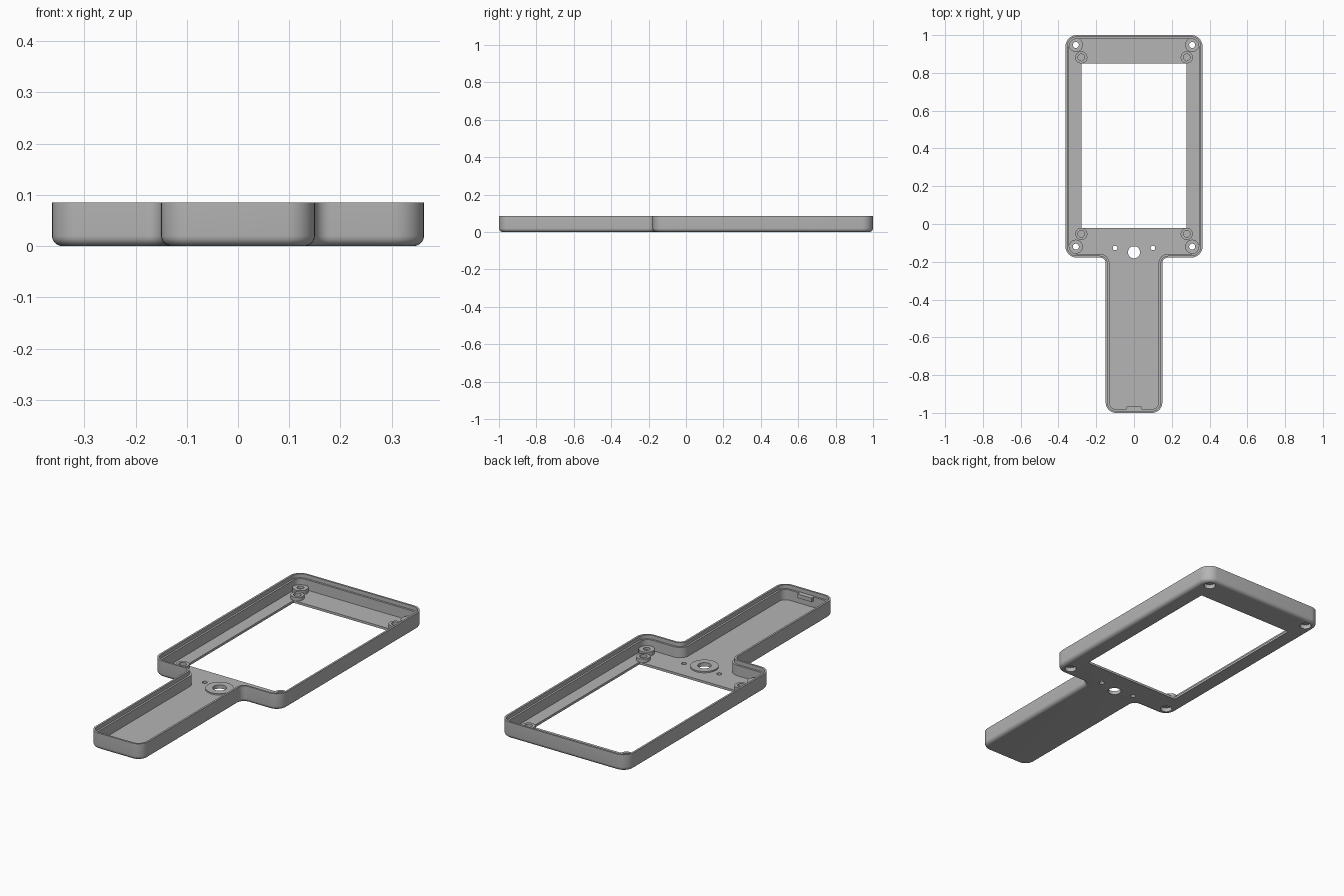
import bpy, bmesh, math
from mathutils import Vector

if "Cube" in bpy.data.objects:
    bpy.data.objects.remove(bpy.data.objects["Cube"])

GREY = (0.46, 0.46, 0.46, 1)
mat = bpy.data.materials.new("plain grey")
mat.use_nodes = True
mat.diffuse_color = GREY
mat.node_tree.nodes["Principled BSDF"].inputs["Base Color"].default_value = GREY

HEAD_X, HEAD_Y, GRIP_X, HEIGHT = 0.363, -0.178, 0.15, 0.085
FLOOR, WALL, LIP, FILLET = 0.012, 0.02, 0.01, 0.02


def make(name, bm):
    bmesh.ops.recalc_face_normals(bm, faces=bm.faces)
    mesh = bpy.data.meshes.new(name)
    bm.to_mesh(mesh)
    bm.free()
    mesh.materials.append(mat)
    ob = bpy.data.objects.new(name, mesh)
    bpy.context.collection.objects.link(ob)
    return ob


def smooth(ob):
    bpy.ops.object.select_all(action="DESELECT")
    ob.select_set(True)
    bpy.context.view_layer.objects.active = ob
    bpy.ops.object.shade_smooth_by_angle(angle=math.radians(30))


def outline(inset, steps=8):
    """Paddle outline with rounded corners, moved inwards by inset."""
    # x, y, radius, start angle, turn
    half = [(GRIP_X, -1, 0.055, -90, 90), (GRIP_X, HEAD_Y, 0.03, 180, -90),
            (HEAD_X, HEAD_Y, 0.06, -90, 90), (HEAD_X, 1, 0.06, 0, 90)]
    pts = []
    for x, y, r, start, turn in half:
        inner = turn < 0
        cx = x + r if inner else x - r
        cy = y - r if inner or y > 0 else y + r
        rad = r + inset if inner else r - inset
        for i in range(steps + 1):
            a = math.radians(start + turn * i / steps)
            pts.append((cx + rad * math.cos(a), cy + rad * math.sin(a)))
    return pts + [(-x, y) for x, y in reversed(pts)]


def lathe(bm, profile, x, y, closed=True, steps=32):
    """Revolve an (r, z) profile around a vertical axis at x, y."""
    rings = []
    for r, z in profile:
        rings.append([bm.verts.new((x + r * math.cos(math.tau * i / steps),
                                    y + r * math.sin(math.tau * i / steps), z))
                      for i in range(steps)])
    pairs = list(zip(rings, rings[1:]))
    if closed:
        pairs.append((rings[-1], rings[0]))
    else:
        bm.faces.new(rings[0])
        bm.faces.new(rings[-1])
    for a, b in pairs:
        for i in range(steps):
            j = (i + 1) % steps
            bm.faces.new((a[i], a[j], b[j], b[i]))


def box(bm, lo, hi):
    lo, hi = Vector(lo), Vector(hi)
    vs = bmesh.ops.create_cube(bm, size=1)["verts"]
    for v in vs:
        v.co = (lo + hi) / 2 + v.co * (hi - lo)


# Tray: rounded underside, outer wall, stepped lip and floor
levels = []
for i in range(7):
    a = math.pi / 2 * i / 6
    levels.append((FILLET * (1 - math.sin(a)), FILLET * (1 - math.cos(a))))
levels += [(0, HEIGHT), (LIP, HEIGHT), (LIP, 0.065), (WALL, 0.065), (WALL, FLOOR)]
bm = bmesh.new()
rings = [[bm.verts.new((x, y, z)) for x, y in outline(o)] for o, z in levels]
for a, b in zip(rings, rings[1:]):
    for i in range(len(a)):
        j = (i + 1) % len(a)
        bm.faces.new((a[i], a[j], b[j], b[i]))
bm.faces.new(rings[0])
bm.faces.new(rings[-1])
tray = make("tray", bm)

# Openings in the floor: window, screw recesses, cable hole and pin holes
SCREWS = [(sx * 0.308, y) for sx in (-1, 1) for y in (0.948, -0.12)]
POSTS = [(sx * 0.279, y) for sx in (-1, 1) for y in (0.882, -0.052)]
bm = bmesh.new()
box(bm, (-0.279, -0.02, -0.1), (0.279, 0.85, 0.05))
holes = [(x, y, 0.028) for x, y in SCREWS]
holes += [(0, -0.15, 0.032), (-0.1, -0.127, 0.012), (0.1, -0.127, 0.012)]
for x, y, r in holes:
    lathe(bm, [(r, -0.1), (r, 0.05)], x, y, closed=False)
cutter = make("opening_cutter", bm)
cutter.hide_render = True
mod = tray.modifiers.new("openings", "BOOLEAN")
mod.operation, mod.solver, mod.object = "DIFFERENCE", "EXACT", cutter
bpy.context.view_layer.objects.active = tray
bpy.ops.object.modifier_apply(modifier=mod.name)
bpy.data.objects.remove(cutter)
smooth(tray)

# Corner screw bosses, open through the middle and recessed below
bm = bmesh.new()
for x, y in SCREWS:
    lathe(bm, [(0.016, 0.034), (0.037, 0.034), (0.037, 0.008),
               (0.028, 0.008), (0.028, 0.022), (0.016, 0.022)], x, y)
smooth(make("screw_bosses", bm))

# Blind posts at the window corners
bm = bmesh.new()
for x, y in POSTS:
    lathe(bm, [(0.018, 0.014), (0.018, 0.03), (0.032, 0.03), (0.032, 0.01)],
          x, y, closed=False)
smooth(make("window_posts", bm))

# Raised collar around the cable hole
bm = bmesh.new()
lathe(bm, [(0.032, 0.019), (0.066, 0.019), (0.066, 0.009), (0.032, 0.009)], 0, -0.15)
smooth(make("hole_collar", bm))

# Catch inside the end of the grip
bm = bmesh.new()
box(bm, (-0.04, -0.985, 0.045), (0.04, -0.965, 0.065))
make("end_catch", bm)
